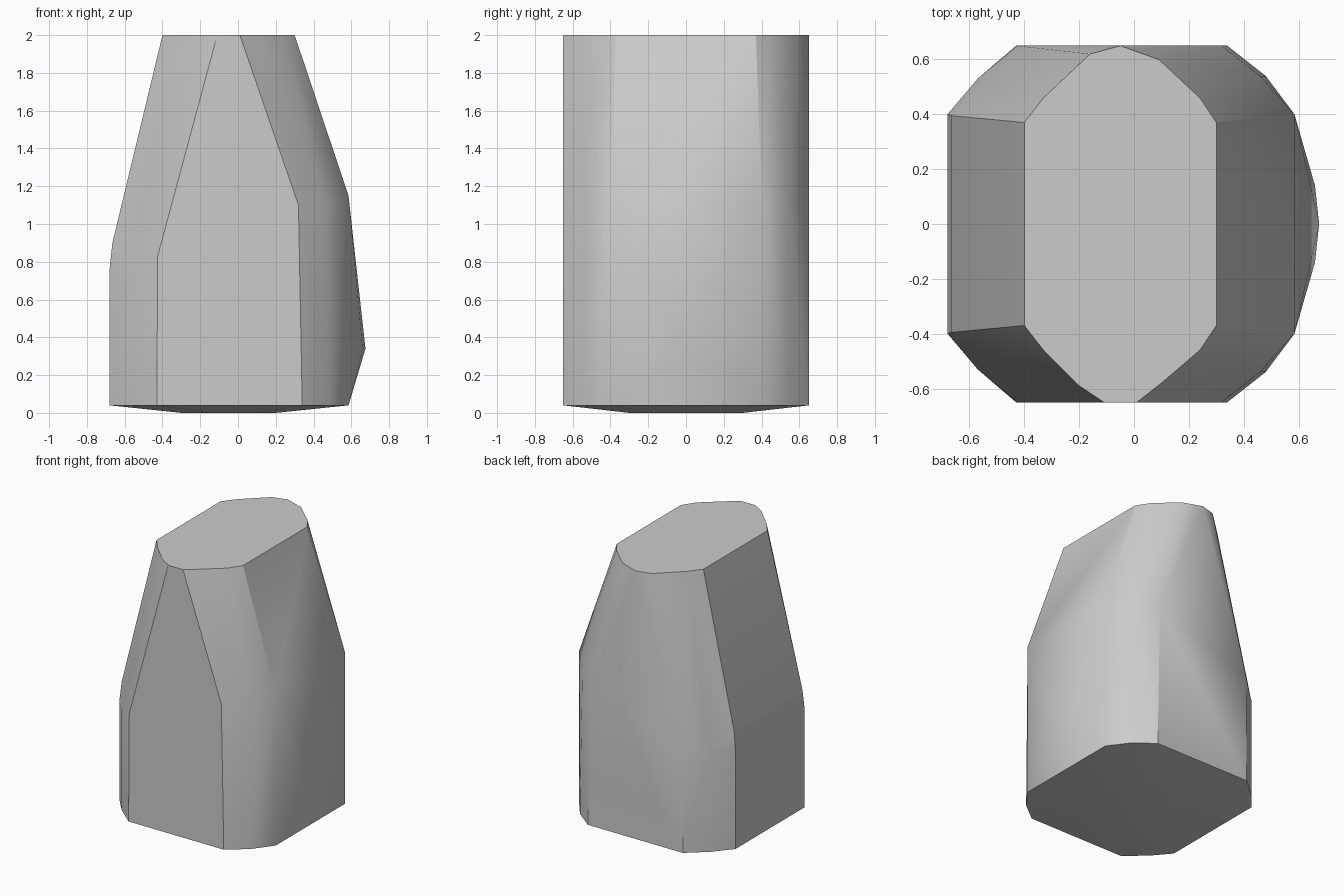
import bpy, bmesh, math

cube = bpy.data.objects.get("Cube")
if cube:
    bpy.data.objects.remove(cube, do_unlink=True)

stone = bpy.data.materials.new("light grey")
stone.use_nodes = True
grey = (0.6, 0.6, 0.6, 1)
stone.diffuse_color = grey
stone.node_tree.nodes["Principled BSDF"].inputs["Base Color"].default_value = grey


def ring(half, z):
    """Mirror a half outline across y at height z."""
    return [(x, s * y, z) for x, y in half for s in (-1, 1)]


# Chamfered base outline
base = [(-0.68, 0.4), (-0.57, 0.53), (-0.43, 0.65),
        (0.34, 0.65), (0.48, 0.54), (0.585, 0.4)]
points = ring(base, 0.04)

# Shallow underside
points += ring([(-0.3, 0.2), (-0.15, 0.3), (0.1, 0.3), (0.2, 0.2)], 0)

# Left shoulder, where the straight wall starts to lean in
points += ring([(-0.68, 0.4), (-0.57, 0.53)], 0.76)
points += ring([(-0.665, 0.395)], 0.9)
points += ring([(-0.425, 0.65)], 0.83)

# Right shoulder
points += ring([(0.585, 0.4)], 1.15)
points += ring([(0.46, 0.54), (0.32, 0.65)], 1.1)

# Bulge low on the right wall
points += ring([(0.66, 0.14), (0.675, 0)], 0.34)

# Flat top: sides are mirrored, the front and back tips differ
points += ring([(-0.4, 0.37), (-0.33, 0.46), (0.3, 0.37), (0.24, 0.46)], 2)
points += [(x, y, 2) for x, y in ((-0.2, -0.59), (-0.11, -0.65), (0.01, -0.65),
                                  (0.1, -0.58), (-0.16, 0.62), (-0.05, 0.65),
                                  (0.09, 0.6))]

# Wrap the outlines in one convex block
bm = bmesh.new()
for p in points:
    bm.verts.new(p)
bmesh.ops.remove_doubles(bm, verts=bm.verts[:], dist=0.001)
bmesh.ops.convex_hull(bm, input=bm.verts[:])
loose = [v for v in bm.verts if not v.link_faces]
bmesh.ops.delete(bm, geom=loose, context='VERTS')
bmesh.ops.dissolve_limit(bm, angle_limit=math.radians(0.5),
                         verts=bm.verts[:], edges=bm.edges[:])
bmesh.ops.recalc_face_normals(bm, faces=bm.faces[:])
mesh = bpy.data.meshes.new("tapered_block")
bm.to_mesh(mesh)
bm.free()
mesh.materials.append(stone)

block = bpy.data.objects.new("tapered_block", mesh)
bpy.context.collection.objects.link(block)
bpy.ops.object.select_all(action='DESELECT')
block.select_set(True)
bpy.context.view_layer.objects.active = block
bpy.ops.object.shade_smooth_by_angle(angle=math.radians(30))
